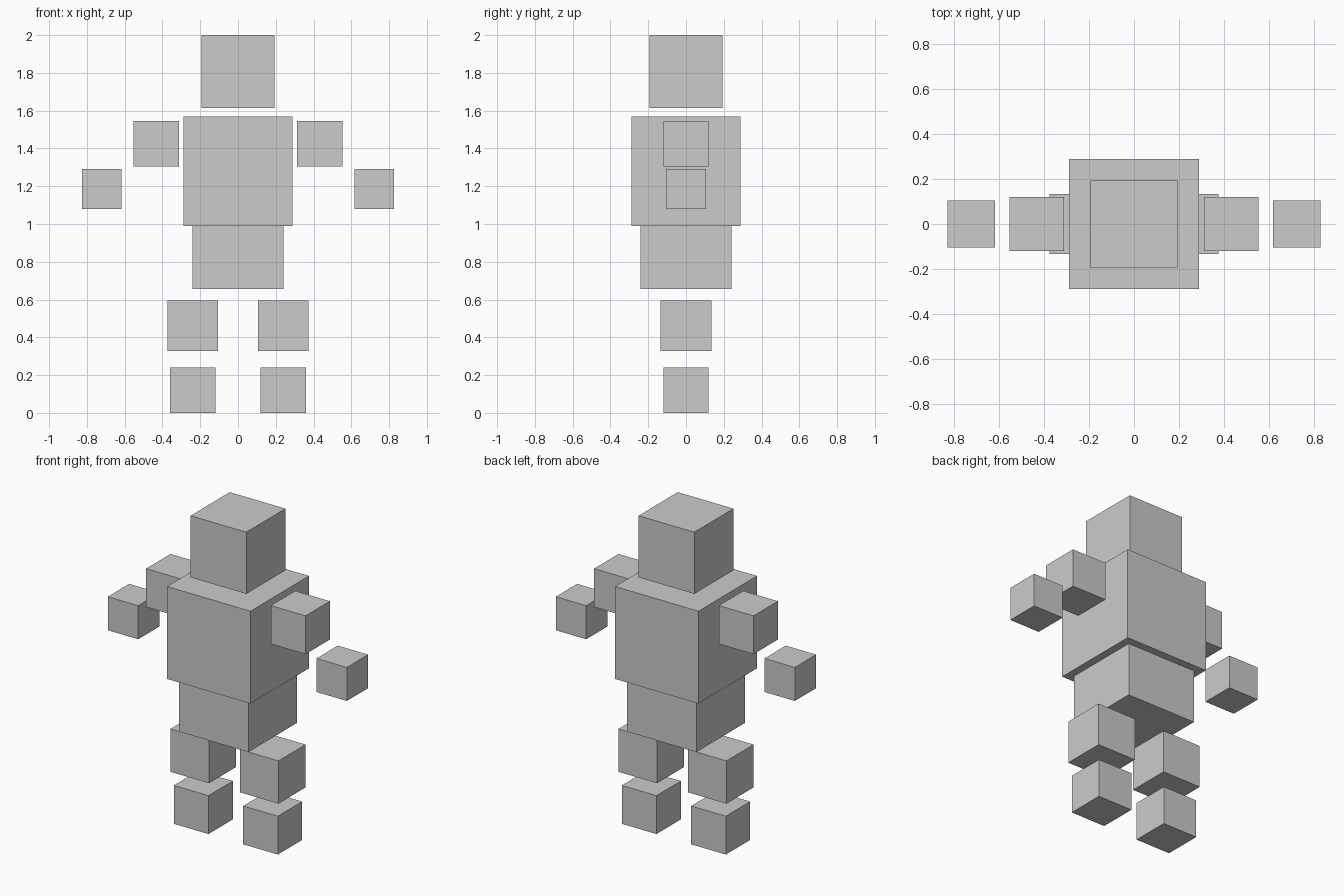
import bpy

if "Cube" in bpy.data.objects:
    bpy.data.objects.remove(bpy.data.objects["Cube"])

grey = bpy.data.materials.new("plain_grey")
grey.diffuse_color = (0.6, 0.6, 0.6, 1.0)
grey.use_nodes = True
grey.node_tree.nodes["Principled BSDF"].inputs["Base Color"].default_value = grey.diffuse_color


def cube(name, size, x, bottom):
    """Add a cube of the given edge length, resting at height bottom."""
    bpy.ops.mesh.primitive_cube_add(size=size, location=(x, 0, bottom + size / 2))
    obj = bpy.context.object
    obj.name = name
    obj.data.materials.append(grey)


# Body column
cube("head", 0.386, 0, 1.614)
cube("torso", 0.578, 0, 0.99)
cube("pelvis", 0.482, 0, 0.655)  # upper part sits inside the torso

# Paired limbs
for side, s in (("left", 1), ("right", -1)):
    cube(side + "_upper_arm", 0.24, s * 0.432, 1.305)
    cube(side + "_hand", 0.21, s * 0.722, 1.08)
    cube(side + "_thigh", 0.268, s * 0.24, 0.327)
    cube(side + "_foot", 0.24, s * 0.24, 0)
